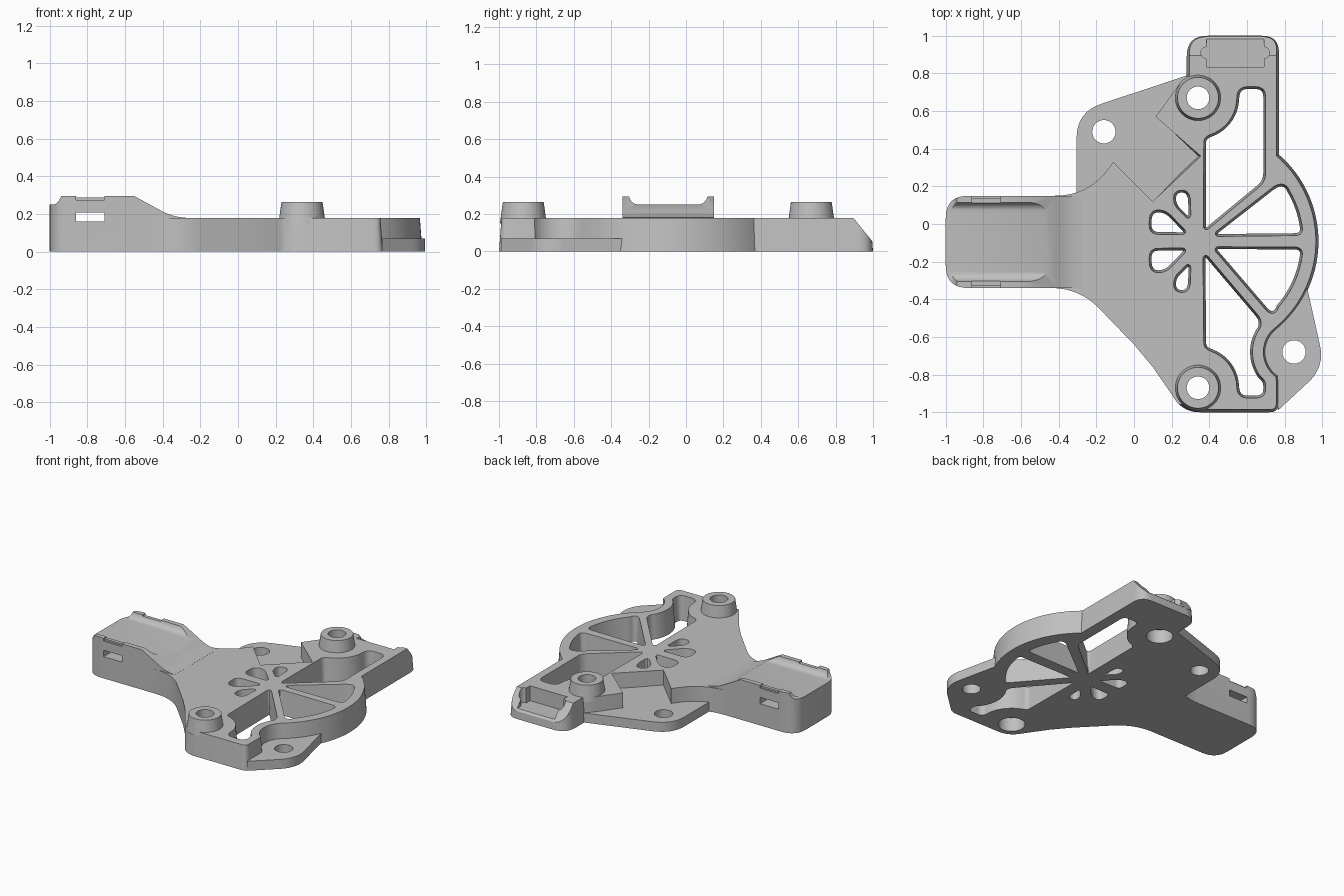
import bpy, bmesh, math
from mathutils import Vector

cube = bpy.data.objects.get("Cube")
if cube:
    bpy.data.objects.remove(cube, do_unlink=True)

grey = bpy.data.materials.new("light grey plastic")
grey.use_nodes = True
COLOUR = (0.527, 0.527, 0.527, 1)
grey.diffuse_color = COLOUR
grey.node_tree.nodes["Principled BSDF"].inputs["Base Color"].default_value = COLOUR

PLATE, EAR, TOP = 0.18, 0.07, 0.265   # heights of plate, low ears, bosses
DRAFT = 0.014
HUB = (0.37, -0.092)


def rounded(points, steps=8):
    """Outline from (x, y) or (x, y, radius) corners."""
    def towards(c, other, r):
        edge = Vector(other[:2]) - c
        limit = edge.length * (0.48 if len(other) > 2 else 0.95)
        return c + edge.normalized() * min(r, limit)

    out = []
    for i, p in enumerate(points):
        c = Vector(p[:2])
        if len(p) == 2:
            out.append(c)
            continue
        a = towards(c, points[i - 1], p[2])
        b = towards(c, points[(i + 1) % len(points)], p[2])
        for k in range(steps + 1):
            t = k / steps
            out.append(a * (1 - t) ** 2 + c * 2 * t * (1 - t) + b * t * t)
    return [q for i, q in enumerate(out) if (q - out[i - 1]).length > 0.0005]


def arc(centre, r, start, end, steps=24):
    angles = [math.radians(start + (end - start) * k / steps) for k in range(steps + 1)]
    return [(centre[0] + r * math.cos(a), centre[1] + r * math.sin(a)) for a in angles]


def offset(points, d, rule=lambda p: True):
    """Move an outline outward by d where the rule holds."""
    pts = [Vector(p[:2]) for p in points]
    n = len(pts)
    area = sum(pts[i - 1].cross(pts[i]) for i in range(n))
    out = []
    for i, p in enumerate(pts):
        u, v = (p - pts[i - 1]).normalized(), (pts[(i + 1) % n] - p).normalized()
        m = Vector((u.y + v.y, -u.x - v.x)) * (1 if area > 0 else -1)
        m = m.normalized() * min(2 / max(m.length, 0.01), 2)
        out.append(p + m * d if rule(p) else p)
    return out


def prism(name, points, lo, hi, plane="xy", top=None):
    """Extrude an outline; top may be a different outline with as many points."""
    place = {"xy": lambda p, h: (p[0], p[1], h),
             "xz": lambda p, h: (p[0], h, p[1]),
             "yz": lambda p, h: (h, p[0], p[1])}[plane]
    bm = bmesh.new()
    a = [bm.verts.new(place(p, lo)) for p in points]
    b = [bm.verts.new(place(p, hi)) for p in top or points]
    bm.faces.new(a)
    bm.faces.new(b)
    for i in range(len(a)):
        bm.faces.new((a[i - 1], a[i], b[i], b[i - 1]))
    bmesh.ops.recalc_face_normals(bm, faces=bm.faces)
    mesh = bpy.data.meshes.new(name)
    bm.to_mesh(mesh)
    bm.free()
    mesh.materials.append(grey)
    obj = bpy.data.objects.new(name, mesh)
    bpy.context.collection.objects.link(obj)
    return obj


def box(name, x0, x1, y0, y1, z0, z1):
    return prism(name, [(x0, y0), (x1, y0), (x1, y1), (x0, y1)], z0, z1)


def disc(name, centre, r, lo, hi, shrink=0):
    ring = arc(centre, r, 0, 352.5, 47)
    return prism(name, ring, lo, hi, top=arc(centre, r - shrink, 0, 352.5, 47))


def carve(obj, cutters, operation="DIFFERENCE"):
    for cutter in cutters:
        cutter.hide_render = True
        mod = obj.modifiers.new("carve", "BOOLEAN")
        mod.operation, mod.solver, mod.object = operation, "EXACT", cutter
    bpy.context.view_layer.update()
    result = obj.evaluated_get(bpy.context.evaluated_depsgraph_get())
    mesh = bpy.data.meshes.new_from_object(result)
    obj.modifiers.clear()
    obj.data = mesh
    for cutter in cutters:
        bpy.data.objects.remove(cutter, do_unlink=True)


def hole(points):
    """Cutter that widens upward to the given corners."""
    base = rounded([(*q, *p[2:]) for p, q in zip(points, offset(points, -DRAFT))])
    return prism("hole_cutter", base, -0.01, PLATE + 0.01, top=offset(base, DRAFT))


# Main plate outline: flared neck, bottom foot, ear bay, round rim, end tab, notch
outline = rounded([(-0.6, -0.34), (-0.29, -0.34, 0.15), (0, -0.64), (0.1, -0.76),
                   (0.2, -0.905), (0.26, -1, 0.09), (0.77, -1, 0.05), (0.77, -0.83)])
outline += arc((0.85, -0.68), 0.149, 236, 132, 14)
outline += arc(HUB, 0.61, -50.5, 49, 40)
outline += rounded([(0.77, 0.39), (0.77, 1, 0.09), (0.28, 1, 0.11), (0.28, 0.785),
                    (0.235, 0.735), (0.115, 0.57), (0.335, 0.36), (0.1, 0.12),
                    (-0.11, 0.33), (-0.24, 0.15, 0.18), (-0.6, 0.15)])
body = prism("main_plate", outline, 0, PLATE,
             top=offset(outline, -DRAFT, lambda p: p[0] > 0.24))

# Windows between the spokes
upper_slot = [(0.37, -0.045, 0.01), (0.70, 0.225, 0.04), (0.70, 0.73, 0.04), (0.55, 0.73, 0.04)]
upper_slot += arc((0.34, 0.67), 0.205, -6, -70, 10) + [(0.37, 0.46, 0.02)]
upper_wedge = [(0.415, -0.062, 0.01), (0.9, -0.062, 0.03)] + arc(HUB, 0.53, 8, 30, 8)
upper_wedge += [(0.8, 0.245, 0.07)]
lower_wedge = [(x, 2 * HUB[1] - y, *r) for x, y, *r in upper_wedge[:-1]]
lower_wedge += arc(HUB, 0.53, -34, -41, 3) + [(0.745, -0.51, 0.05)]
lower_slot = [(0.37, -0.15, 0.01), (0.37, -0.66, 0.02)]
lower_slot += arc((0.34, -0.87), 0.205, 70, 2, 10)
lower_slot += [(0.55, -0.925, 0.04), (0.70, -0.925, 0.04), (0.70, -0.835, 0.02)]
lower_slot += arc((0.85, -0.68), 0.22, 214, 150, 12) + [(0.695, -0.525, 0.05)]
windows = [hole(p) for p in (upper_slot, upper_wedge, lower_wedge, lower_slot)]

# Petal openings mirrored about the hub
petals = ([(0.29, -0.055, 0.01), (0.08, -0.055, 0.035), (0.08, 0.075, 0.06), (0.17, 0.075, 0.04)],
          [(0.3, 0.015, 0.01), (0.3, 0.18, 0.05), (0.21, 0.18, 0.05), (0.21, 0.1, 0.03)])
for petal in petals:
    windows += [hole(petal), hole([(x, 2 * HUB[1] - y, r) for x, y, r in petal])]

# Sloped end tab with an open socket and two round clip pockets
tab = [prism("slope_cutter", [(0.895, PLATE), (1, 0.05), (1.1, 0.05), (1.1, 0.3), (0.895, 0.3)],
             0.2, 0.9, "yz"),
       box("socket_cutter", 0.385, 0.69, 0.835, 1.1, EAR, 0.3)]
tab += [disc("clip_cutter", (x, 0.91), 0.03, EAR, 0.3) for x in (0.385, 0.69)]

# Screw bosses with a wider bore below
bosses = {"back_boss": (0.34, 0.67), "front_boss": (0.34, -0.87)}
bores = []
for name, spot in bosses.items():
    boss = disc(name, spot, 0.125, PLATE - 0.03, TOP, 0.016)
    carve(boss, [disc("bore_cutter", spot, 0.06, 0, 0.4)])
    bores += [disc("bore_cutter", spot, 0.06, -0.1, 0.4),
              disc("counterbore_cutter", spot, 0.09, -0.1, 0.1)]
carve(body, windows + tab + bores)

# Low ears with screw holes
back_ear = prism("back_ear", rounded([(0.285, 0.79), (-0.305, 0.595, 0.14), (-0.305, 0.1),
                                      (0.1, 0.1), (0.345, 0.36), (0.13, 0.57), (0.25, 0.73)]), 0, EAR)
carve(back_ear, [disc("bore_cutter", (-0.16, 0.49), 0.062, -0.1, 0.2)])
front_ear = prism("front_ear", rounded([(0.92, -0.34), (1, -0.7, 0.05), (0.97, -0.8, 0.06),
                                        (0.765, -0.99), (0.755, -0.85), (0.69, -0.75),
                                        (0.68, -0.65), (0.75, -0.53)]), 0, EAR)
carve(front_ear, [disc("bore_cutter", (0.85, -0.68), 0.062, -0.1, 0.2)])

# Arm with a cradle, a strap slot and a lowered rim over it
arm = prism("cradle_arm", rounded([(-0.28, -0.34), (-0.28, 0.15), (-1, 0.15, 0.12),
                                   (-1, -0.34, 0.12)]), 0, 0.4)
carve(arm, [prism("arm_profile", rounded([(-1.1, -0.1), (-0.2, -0.1), (-0.2, PLATE),
                                          (-0.34, PLATE, 0.08), (-0.55, 0.295), (-0.94, 0.295),
                                          (-0.96, 0.25, 0.03), (-1.1, 0.25)]),
                  -1, 1, "xz")], "INTERSECT")
cradle = rounded([(-0.31, 0.32), (-0.295, 0.25, 0.05), (0.105, 0.25, 0.05), (0.12, 0.32)])
strap = (-0.86, -0.71)
carve(arm, [prism("cradle_cutter", cradle, -1.2, -0.3, "yz"),
            box("slot_cutter", *strap, -1, 1, 0.16, 0.207),
            box("rim_cutter", *strap, 0.137, 1, 0.275, 0.4),
            box("rim_cutter", *strap, -1, -0.327, 0.275, 0.4),
            box("rim_cutter", *strap, -1, 1, 0.287, 0.4)])

# Smooth the curved walls, keep edges crisp
bpy.ops.object.select_all(action="DESELECT")
for obj in bpy.context.collection.objects:
    if obj.type == "MESH":
        obj.select_set(True)
        bpy.context.view_layer.objects.active = obj
bpy.ops.object.shade_smooth_by_angle(angle=math.radians(30))
